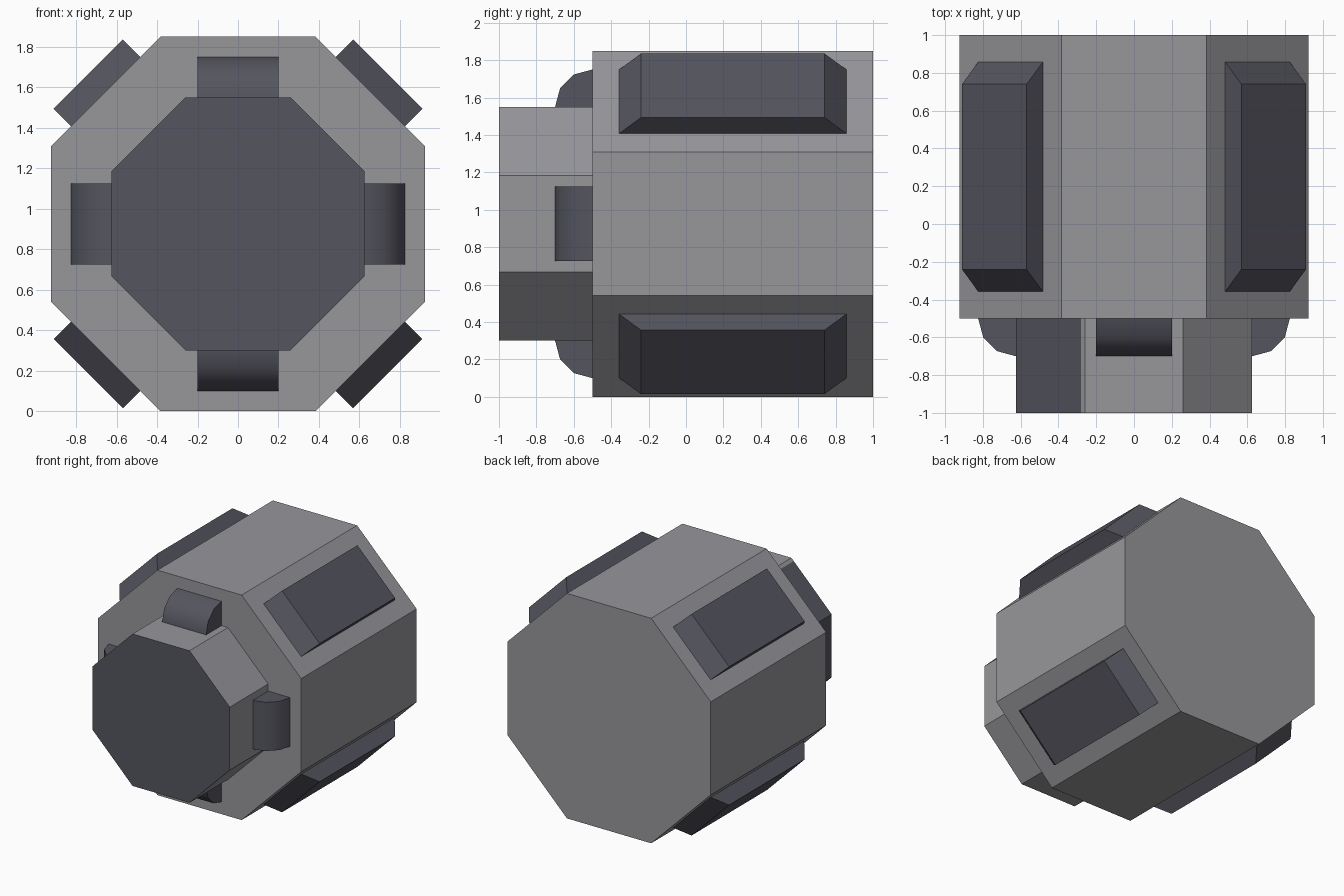
import bpy, bmesh, math
from mathutils import Matrix, Vector

if "Cube" in bpy.data.objects:
    bpy.data.objects.remove(bpy.data.objects["Cube"])

CZ = 0.925  # height of the long axis


def material(name, rgb):
    m = bpy.data.materials.new(name)
    m.diffuse_color = (*rgb, 1)
    m.use_nodes = True
    m.node_tree.nodes["Principled BSDF"].inputs["Base Color"].default_value = m.diffuse_color
    return m


GREY = material("light grey", (0.31, 0.31, 0.33))
DARK = material("dark slate", (0.09, 0.09, 0.115))


def finish(name, bm, mats):
    bmesh.ops.recalc_face_normals(bm, faces=bm.faces)
    me = bpy.data.meshes.new(name)
    bm.to_mesh(me)
    bm.free()
    for m in mats:
        me.materials.append(m)
    ob = bpy.data.objects.new(name, me)
    bpy.context.collection.objects.link(ob)
    return ob


def loft(bm, a, b):
    """Closed solid between two matching loops of points."""
    va, vb = [bm.verts.new(p) for p in a], [bm.verts.new(p) for p in b]
    bm.faces.new(va)
    bm.faces.new(vb)
    n = len(va)
    for i in range(n):
        bm.faces.new((va[i], va[(i + 1) % n], vb[(i + 1) % n], vb[i]))


def octagon(apothem):
    r = apothem / math.cos(math.pi / 8)
    return [(r * math.cos(math.pi / 8 + i * math.pi / 4),
             r * math.sin(math.pi / 8 + i * math.pi / 4)) for i in range(8)]


def prism(profile, y0, y1):
    bm = bmesh.new()
    loft(bm, [(x, y0, CZ + z) for x, z in profile], [(x, y1, CZ + z) for x, z in profile])
    return bm


# Main body
finish("main_body", prism(octagon(0.925), -0.5, 1.0), [GREY])

# Front neck: dark front and dark left facets, with a narrow light strip at the top left
ring = octagon(0.625)
ring.insert(3, (-0.28, 0.625 * math.sqrt(2) - 0.28))
neck = finish("front_neck", prism(ring, -1.0, -0.5), [GREY, DARK])
for p in neck.data.polygons:
    if p.normal.y < -0.9 or (abs(p.normal.y) < 0.1 and p.center.x < -0.4):
        p.material_index = 1


def turn(angle):
    """Rotate about the long axis and lift to its height."""
    return Matrix.Translation((0, 0, CZ)) @ Matrix.Rotation(angle, 4, 'Y')


# Rounded lugs on the four straight sides of the neck
for i, side in enumerate(("top", "right", "bottom", "left")):
    prof = [(-0.5, 0.6)] + [(-0.5 - 0.2 * math.sin(k * math.pi / 6),
                             0.625 + 0.2 * math.cos(k * math.pi / 6)) for k in range(4)]
    prof.append((-0.7, 0.6))
    bm = bmesh.new()
    loft(bm, [(-0.2, y, z) for y, z in prof], [(0.2, y, z) for y, z in prof])
    bm.transform(turn(i * math.pi / 2))
    ob = finish(side + "_lug", bm, [DARK])
    bpy.context.view_layer.objects.active = ob
    ob.select_set(True)
    bpy.ops.object.shade_smooth_by_angle(angle=math.radians(40))
    ob.select_set(False)


# Raised pads on the four diagonal sides, with sloped ends
def rect(hw, y0, y1, z):
    return [(-hw, y0, z), (hw, y0, z), (hw, y1, z), (-hw, y1, z)]


for i, side in enumerate(("upper_right", "lower_right", "lower_left", "upper_left")):
    bm = bmesh.new()
    loft(bm, rect(0.242, -0.36, 0.86, 0.922), rect(0.242, -0.24, 0.74, 1.046))
    bm.transform(turn(math.pi / 4 + i * math.pi / 2))
    finish(side + "_pad", bm, [DARK])
